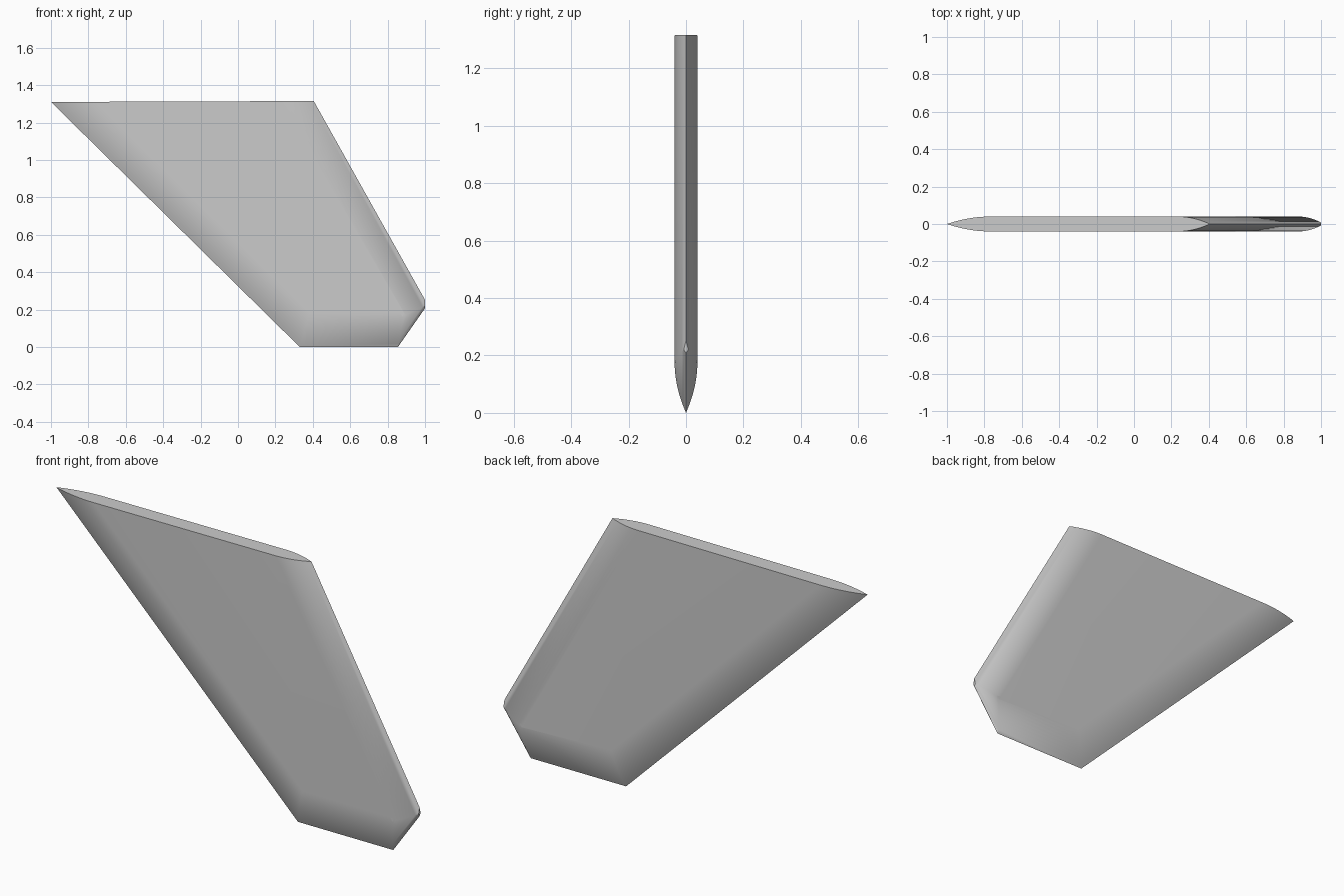
import bpy
import bmesh
import math
from mathutils import Vector

cube = bpy.data.objects.get("Cube")
if cube:
    bpy.data.objects.remove(cube, do_unlink=True)

# Fin outline in x, z: top front, bottom front, bottom back, rear tip, top back
OUTLINE = [Vector(p) for p in [(-1, 1.31), (0.33, 0), (0.855, 0), (1.0138, 0.227), (0.405, 1.315)]]
# Width of the rounded edge along each side; the top side is cut flat
WIDTHS = [0.165, 0.18, 0.075, 0.15, 0]
HALF_THICKNESS = 0.04
STEPS = 10
COUNT = len(OUTLINE)


def inset_outline(t):
    """Move each side inwards by its width times t and return the new corners."""
    sides = []
    for i, start in enumerate(OUTLINE):
        along = (OUTLINE[(i + 1) % COUNT] - start).normalized()
        inward = Vector((-along.y, along.x))
        sides.append((start + inward * WIDTHS[i] * t, along))
    corners = []
    for i in range(COUNT):
        p, u = sides[i - 1]
        q, v = sides[i]
        corners.append(p + u * ((q - p).cross(v) / u.cross(v)))
    return corners


def add_ring(bm, t, side):
    y = side * HALF_THICKNESS * (1 - (1 - t) ** 2)
    return [bm.verts.new((c.x, y, c.y)) for c in inset_outline(t)]


bm = bmesh.new()
rim = add_ring(bm, 0, 1)
halves = []

# Both rounded faces, joined along the thin rim
for side in (-1, 1):
    rings = [rim] + [add_ring(bm, k / STEPS, side) for k in range(1, STEPS + 1)]
    for outer, inner in zip(rings, rings[1:]):
        for i in range(COUNT - 1):
            bm.faces.new((outer[i], outer[i + 1], inner[i + 1], inner[i]))
    bm.faces.new(rings[-1])
    halves.append(rings)

# Flat top cap
front, back = halves
cap = [r[0] for r in front] + [r[-1] for r in reversed(front)]
cap += [r[-1] for r in back[1:]] + [r[0] for r in reversed(back[1:])]
bm.faces.new(cap)

# Blunt nose on the rear tip
cut = bmesh.ops.bisect_plane(bm, geom=bm.verts[:] + bm.edges[:] + bm.faces[:],
                             plane_co=(1, 0, 0), plane_no=(1, 0, 0), clear_outer=True)
nose_edges = [g for g in cut["geom_cut"] if isinstance(g, bmesh.types.BMEdge)]
bmesh.ops.holes_fill(bm, edges=nose_edges)
bmesh.ops.recalc_face_normals(bm, faces=bm.faces[:])

mesh = bpy.data.meshes.new("fin")
bm.to_mesh(mesh)
bm.free()
fin = bpy.data.objects.new("fin", mesh)
bpy.context.collection.objects.link(fin)

# Plain grey finish
grey = bpy.data.materials.new("light_grey")
grey.use_nodes = True
colour = (0.6, 0.6, 0.6, 1)
grey.diffuse_color = colour
grey.node_tree.nodes["Principled BSDF"].inputs["Base Color"].default_value = colour
mesh.materials.append(grey)

# Smooth faces with a crisp rim
bpy.ops.object.select_all(action="DESELECT")
fin.select_set(True)
bpy.context.view_layer.objects.active = fin
bpy.ops.object.shade_smooth_by_angle(angle=math.radians(35))
